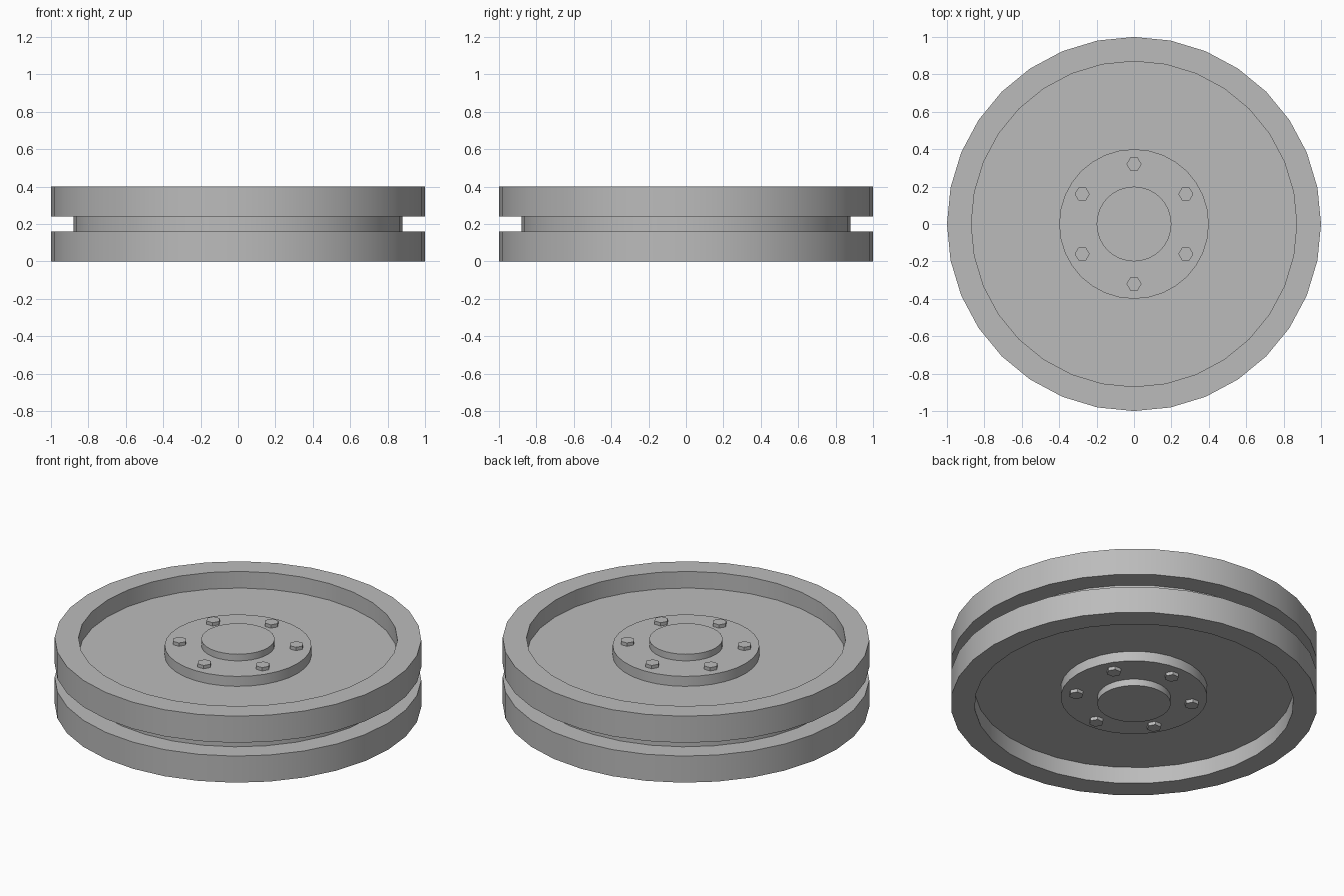
import bpy
import bmesh
from math import cos, sin, pi, radians
from mathutils import Matrix, Vector

cube = bpy.data.objects.get("Cube")
if cube:
    bpy.data.objects.remove(cube, do_unlink=True)

steel = bpy.data.materials.new("grey_steel")
steel.use_nodes = True
GREY = (0.5, 0.5, 0.5, 1)
steel.diffuse_color = GREY
steel.node_tree.nodes["Principled BSDF"].inputs["Base Color"].default_value = GREY

MID = 0.2      # height of the mirror plane
SIDES = 32


def lathe(name, profile, sides=SIDES, location=(0, 0, 0)):
    """Turn an (r, z) profile around z; open ends are capped with one flat face."""
    bm = bmesh.new()
    rings = [[bm.verts.new((r * cos(2 * pi * i / sides), r * sin(2 * pi * i / sides), z))
              for i in range(sides)] for r, z in profile]
    for low, high in zip(rings, rings[1:]):
        for i in range(sides):
            j = (i + 1) % sides
            bm.faces.new((low[i], low[j], high[j], high[i]))
    bm.faces.new(rings[0])
    bm.faces.new(rings[-1])
    bmesh.ops.recalc_face_normals(bm, faces=bm.faces)
    mesh = bpy.data.meshes.new(name)
    bm.to_mesh(mesh)
    bm.free()
    obj = bpy.data.objects.new(name, mesh)
    obj.location = location
    mesh.materials.append(steel)
    bpy.context.collection.objects.link(obj)
    bpy.ops.object.select_all(action='DESELECT')
    obj.select_set(True)
    bpy.context.view_layer.objects.active = obj
    bpy.ops.object.shade_smooth_by_angle(angle=radians(30))
    return obj


# Wheel body: recessed web, two rims and the groove between them
lower = [(0.3, 0.1), (0.87, 0.1), (0.87, 0), (1, 0), (1, 0.16), (0.88, 0.16)]
upper = [(r, 2 * MID - z) for r, z in reversed(lower)]
lathe("wheel_body", lower + upper)

# Stepped hub with its centre boss, the same on both faces
half_hub = [(0.2, 0), (0.2, 0.04), (0.4, 0.04)]
lathe("hub", half_hub + [(r, 2 * MID - z) for r, z in reversed(half_hub)])

# Six hexagonal bolt heads on each face
for side, base in (("top", 0.355), ("bottom", 0.02)):
    for k in range(6):
        spot = Matrix.Rotation(radians(90 + 60 * k), 3, 'Z') @ Vector((0.32, 0, base))
        lathe(f"{side}_bolt_{k + 1}", [(0.04, 0), (0.04, 0.025)], 6, spot)
